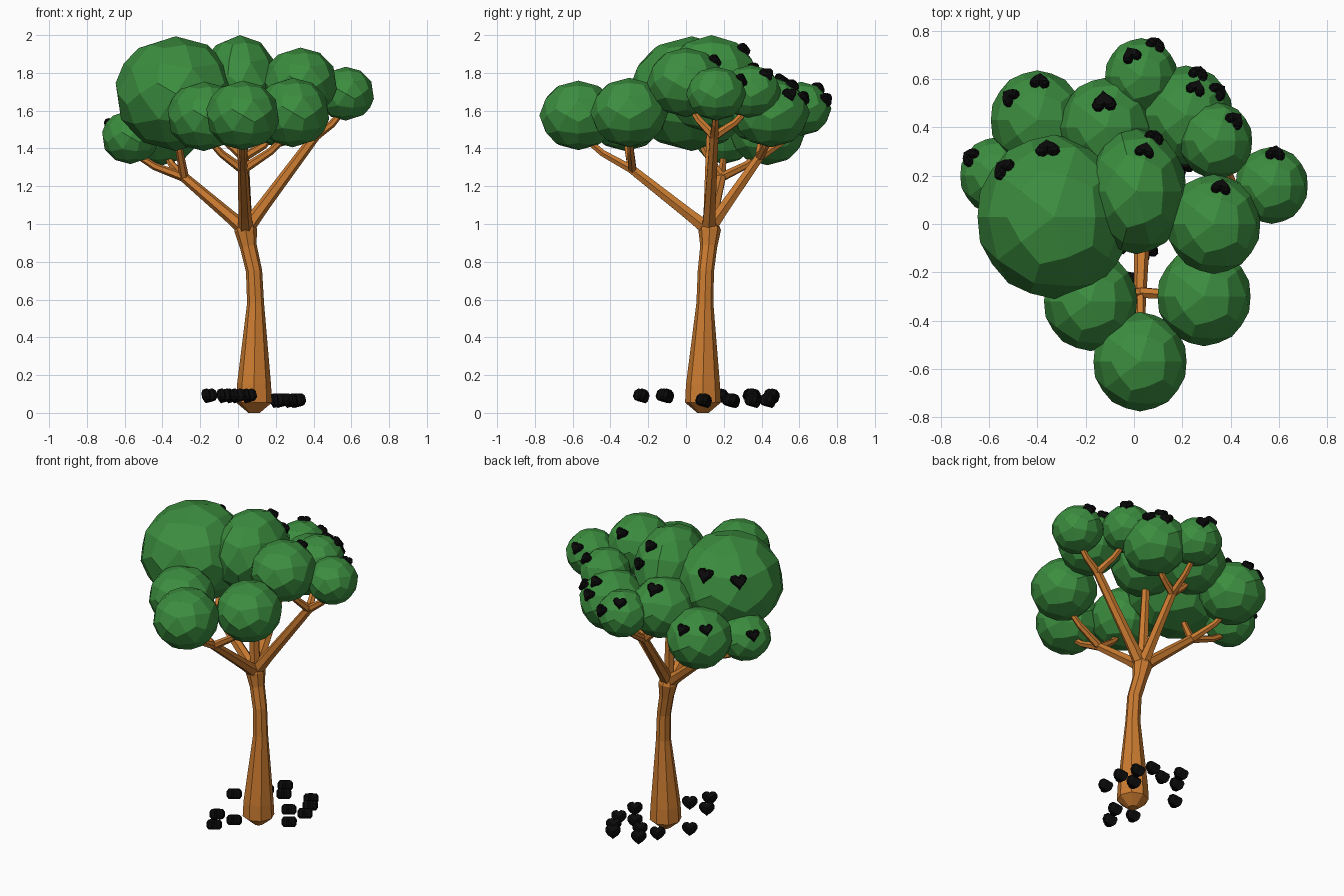
import bpy, bmesh
from math import sin, cos, pi
from mathutils import Vector, Matrix

if "Cube" in bpy.data.objects:
    bpy.data.objects.remove(bpy.data.objects["Cube"])

def material(name, rgb):
    m = bpy.data.materials.new(name)
    m.diffuse_color = (*rgb, 1)
    m.use_nodes = True
    m.node_tree.nodes["Principled BSDF"].inputs["Base Color"].default_value = m.diffuse_color
    return m

BARK = material("bark", (0.60, 0.20, 0.03))
LEAF = material("leaf", (0.045, 0.27, 0.05))
DARK = material("dark_fruit", (0.003, 0.003, 0.003))

def finish(name, bm, mat):
    bmesh.ops.recalc_face_normals(bm, faces=bm.faces)
    me = bpy.data.meshes.new(name)
    bm.to_mesh(me)
    bm.free()
    me.materials.append(mat)
    ob = bpy.data.objects.new(name, me)
    bpy.context.collection.objects.link(ob)
    return ob

def loft(name, rings, mat):
    """Bridge equal-length rings of points and cap both ends."""
    bm = bmesh.new()
    rings = [[bm.verts.new(p) for p in r] for r in rings]
    n = len(rings[0])
    for a, b in zip(rings, rings[1:]):
        for i in range(n):
            j = (i + 1) % n
            bm.faces.new((a[i], a[j], b[j], b[i]))
    bm.faces.new(rings[0][::-1])
    bm.faces.new(rings[-1])
    return finish(name, bm, mat)

def tube(name, pts, radii, sides):
    """Tapered limb through the points."""
    pts = [Vector(p) for p in pts]
    rings = []
    for k, p in enumerate(pts):
        d = pts[min(k + 1, len(pts) - 1)] - pts[max(k - 1, 0)]
        q = Vector((0, 0, 1)).rotation_difference(d.normalized())
        rings.append([p + q @ Vector((cos(2*pi*i/sides), sin(2*pi*i/sides), 0)) * radii[k]
                      for i in range(sides)])
    return loft(name, rings, BARK)

def leaf_ball(name, c, r):
    """Icosahedron with each triangle split into three kites, pushed onto an ellipsoid."""
    src = bmesh.new()
    bmesh.ops.create_icosphere(src, subdivisions=1, radius=1)
    bm = bmesh.new()
    for f in src.faces:
        v = [x.co for x in f.verts]
        mid = f.calc_center_median()
        for i in range(3):
            kite = (v[i], v[i] + v[(i + 1) % 3], mid, v[i] + v[i - 1])
            bm.faces.new([bm.verts.new(p.normalized()) for p in kite])
    src.free()
    bmesh.ops.remove_doubles(bm, verts=bm.verts, dist=1e-4)
    for v in bm.verts:
        v.co = c + v.co * r
    return finish(name, bm, LEAF)

def heart(name, loc, normal, size, thick):
    """Puffy heart lying across the normal, lobes pointing upward."""
    z = Vector(normal).normalized()
    up = Vector((0, 0, 1))
    y = (up - z * up.dot(z)).normalized()
    rot = Matrix((y.cross(z), y, z)).transposed()
    outline = []
    for i in range(16):
        t = 2 * pi * i / 16
        h = 13*cos(t) - 5*cos(2*t) - 2*cos(3*t) - cos(4*t) + 2
        outline.append(Vector((16 * sin(t)**3, h, 0)) * size / 32)
    rings = [[Vector(loc) + rot @ (p * s + Vector((0, 0, h * thick))) for p in outline]
             for s, h in ((0.75, -0.5), (1, -0.25), (1, 0.25), (0.75, 0.5))]
    return loft(name, rings, DARK)

# foliage balls: centre and size; balls are slightly flattened
balls = {
    "big_left": (-.33, .03, 1.69, .33),
    "top": (.01, .135, 1.74, .25),
    "upper_right": (.33, 0, 1.75, .2),
    "far_right": (.57, .16, 1.69, .155),
    "front_centre": (.025, -.57, 1.575, .2),
    "front_right": (.29, -.3, 1.59, .2),
    "front_left": (-.18, -.32, 1.57, .2),
    "back_left": (-.4, .43, 1.495, .2),
    "far_left": (-.57, .2, 1.46, .155),
    "back_middle": (-.115, .4, 1.61, .2),
    "far_back": (.03, .61, 1.61, .155),
    "back_right": (.215, .45, 1.59, .2),
    "right_middle": (.34, .345, 1.7, .155),
}
centre, radius = {}, {}
for name, (x, y, z, r) in balls.items():
    centre[name] = Vector((x, y, z))
    radius[name] = Vector((.98 * r, 1.03 * r, .92 * r))
radius["top"] = Vector((.21, .26, .26))
for name in balls:
    leaf_ball("foliage_" + name, centre[name], radius[name])

# trunk
spine = [(.085, .09, z) for z in (0, .055, .15)] + [
    (.093, .1, .58), (.085, .105, .75), (.055, .12, .88), (.04, .125, .97), (.035, .125, 1.03)]
tube("trunk", spine, (.03, .095, .09, .045, .043, .045, .06, .035), 8)

# main branches run to an elbow, then three twigs reach into the foliage
fork = Vector((.04, .12, .97))
branches = {
    "left": ((-.3, .19, 1.26), ("far_left", "back_left", "big_left")),
    "right": ((.42, .15, 1.48), ("far_right", "upper_right", "right_middle")),
    "front": ((.025, -.3, 1.3), ("front_centre", "front_right", "front_left")),
    "back": ((.03, .4, 1.37), ("far_back", "back_right", "back_middle")),
}
for side, (elbow, targets) in branches.items():
    elbow = Vector(elbow)
    bend = fork.lerp(elbow, .25)
    tube(side + "_branch", (fork, bend, elbow), (.042, .034, .026), 6)
    start = elbow - (elbow - fork).normalized() * .02
    for k, t in enumerate(targets):
        tip = centre[t] - Vector((0, 0, .5 * radius[t].z))
        mid = start.lerp(tip, .55) - Vector((0, 0, .02))
        tube(f"{side}_twig_{k + 1}", (start, mid, tip), (.025, .02, .016), 6)
tube("centre_branch", (fork, centre["top"]), (.035, .02), 6)

# heart fruit on the back of the foliage: plan offset as a share of the ball radius
fruit = {
    "back_left": [(-.6, .48), (.05, .8)],
    "far_back": [(-.28, .58), (.4, .85)],
    "back_middle": [(-.05, .54)],
    "back_right": [(.22, .57), (.27, .86), (.7, .5)],
    "right_middle": [(.53, .55)],
    "far_right": [(.1, .85)],
    "upper_right": [(.16, .76)],
    "top": [(.17, .67), (.36, .88)],
    "big_left": [(-.09, .85), (-.67, .6)],
    "far_left": [(-.73, .5)],
}
for ball, spots in fruit.items():
    for k, (u, v) in enumerate(spots):
        d = Vector((u, v, max(.05, 1 - u * u - v * v) ** .5)).normalized()
        size = .1 if ball in ("big_left", "back_middle") else .08
        heart(f"heart_fruit_{ball}_{k + 1}", centre[ball] + d * radius[ball] * .98, d, size, .045)

# fallen heart fruit around the trunk, a little higher on the left
fallen = [(-.01, -.23), (.05, -.11), (-.08, -.1), (-.16, .19), (-.04, .35), (.02, .46),
          (.08, .36), (.2, .24), (.22, .44), (.27, .36), (.31, .25), (.3, .1)]
for k, (x, y) in enumerate(fallen):
    heart(f"fallen_heart_{k + 1}", (x, y, .09 if x < .1 else .065), (-.2, .3, .9), .09, .06)
